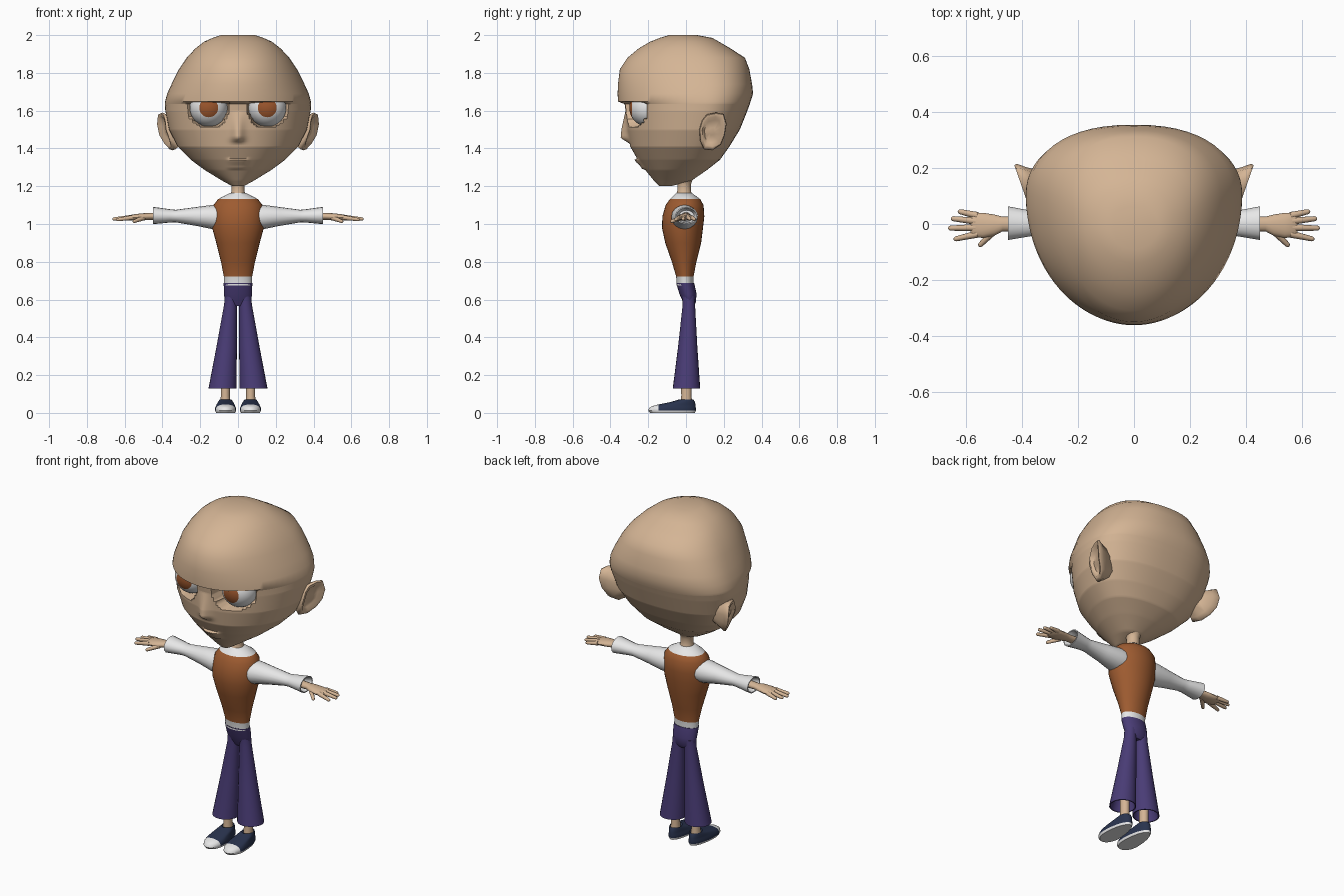
import bpy, bmesh, math
from mathutils import Vector

if "Cube" in bpy.data.objects:
    bpy.data.objects.remove(bpy.data.objects["Cube"])


def material(name, rgb):
    m = bpy.data.materials.new(name)
    m.diffuse_color = (*rgb, 1)
    m.use_nodes = True
    m.node_tree.nodes["Principled BSDF"].inputs["Base Color"].default_value = m.diffuse_color
    return m


SKIN = material("skin", (0.66, 0.46, 0.30))
WHITE = material("white", (0.82, 0.82, 0.82))
ORANGE = material("rust orange", (0.34, 0.105, 0.03))
PURPLE = material("purple", (0.067, 0.045, 0.18))
NAVY = material("navy", (0.022, 0.033, 0.075))
IRIS = material("iris brown", (0.32, 0.09, 0.025))


def finish(name, bm, mats, rule=None, mirror=False, angle=40):
    """Turn a bmesh into a smooth object, coloured by a rule on face centres."""
    bmesh.ops.recalc_face_normals(bm, faces=bm.faces)
    if rule:
        for f in bm.faces:
            f.material_index = rule(f.calc_center_median())
    me = bpy.data.meshes.new(name)
    bm.to_mesh(me)
    bm.free()
    for m in mats:
        me.materials.append(m)
    ob = bpy.data.objects.new(name, me)
    bpy.context.collection.objects.link(ob)
    bpy.ops.object.select_all(action='DESELECT')
    ob.select_set(True)
    bpy.context.view_layer.objects.active = ob
    bpy.ops.object.shade_smooth_by_angle(angle=math.radians(angle))
    if mirror:
        ob.modifiers.new("mirror", 'MIRROR').use_axis = (True, False, False)
    return ob


def loft(bm, rings):
    """Skin a list of equal-length point rings and cap both ends."""
    vs = [[bm.verts.new(p) for p in r] for r in rings]
    n = len(vs[0])
    for a, b in zip(vs, vs[1:]):
        for i in range(n):
            j = (i + 1) % n
            bm.faces.new((a[i], a[j], b[j], b[i]))
    bm.faces.new(vs[0])
    bm.faces.new(vs[-1])


def ring_z(z, yf, yb, hw, yc=None, xc=0, n=24, front=0.0, back_p=2.0):
    """Level egg-shaped ring; 'front' crowds the points towards the face."""
    yc = (yf + yb) / 2 if yc is None else yc
    pts = []
    for i in range(n):
        t = -math.pi + 2 * math.pi * i / n
        t -= front * math.sin(t)
        s, c = math.sin(t), math.cos(t)
        p = 2.0 if c > 0 else back_p
        x = math.copysign(abs(s) ** (2 / p), s) * hw
        y = yc - (yc - yf) * c if c > 0 else yc + (yb - yc) * abs(c) ** (2 / p)
        pts.append(Vector((xc + x, y, z)))
    return pts


def ring_x(x, yc, zc, ry, rz, n=16):
    return [Vector((x, yc + ry * math.cos(2 * math.pi * i / n),
                    zc + rz * math.sin(2 * math.pi * i / n))) for i in range(n)]


def limb(bm, p0, p1, r0, r1, n=10):
    """Tapered rod with a rounded tip."""
    p0, p1 = Vector(p0), Vector(p1)
    d = (p1 - p0).normalized()
    u = d.cross(Vector((0, 0, 1))).normalized()
    v = d.cross(u)
    L = (p1 - p0).length
    steps = [(0, r0), (L - r1, r1), (L - 0.35 * r1, 0.75 * r1), (L, 0.25 * r1)]
    loft(bm, [[p0 + d * s + (u * math.cos(2 * math.pi * i / n) + v * math.sin(2 * math.pi * i / n)) * r
               for i in range(n)] for s, r in steps])


def lerp_rows(rows, z):
    for a, b in zip(rows, rows[1:]):
        if a[0] <= z <= b[0]:
            t = (z - a[0]) / (b[0] - a[0])
            return [p + (q - p) * t for p, q in zip(a, b)]
    return rows[-1]


# Head: z, front y, back y, half width, y of widest point
EYE = Vector((0.155, -0.2, 1.615))
HEAD = [(1.20, -.14, -.08, .03, -.11), (1.23, -.17, .03, .085, -.06), (1.285, -.215, .11, .175, -.03),
        (1.34, -.255, .18, .25, .02), (1.41, -.295, .23, .32, .04), (1.50, -.313, .285, .365, .07),
        (1.60, -.32, .325, .385, .09), (1.635, -.325, .338, .387, .1), (1.648, -.36, .342, .386, .1),
        (1.69, -.362, .355, .375, .1), (1.74, -.36, .35, .352, .1), (1.82, -.35, .335, .312, .08),
        (1.88, -.31, .312, .272, .06), (1.93, -.25, .235, .225, .03), (1.965, -.19, .175, .18, .01),
        (1.985, -.14, .14, .135, 0), (2.0, -.09, .06, .09, -.01)]
levels = sorted({r[0] for r in HEAD} | {round(1.205 + 0.011 * i, 3) for i in range(40)})
head_rings = []
for z in levels:
    _, yf, yb, hw, yc = lerp_rows(HEAD, z)
    ring = ring_z(z, yf, yb, hw, yc, n=84, front=0.6, back_p=2.3)
    for p in ring:
        if p.y > 0:
            continue
        # nose, lips and eye sockets
        rise = max(0, (1.6 - z) / 0.145 if z > 1.455 else 1 - (1.455 - z) / 0.03)
        p.y -= 0.042 * rise * math.exp(-(p.x / 0.032) ** 2)
        if 1.285 < z < 1.345:
            lip = 0.012 if z < 1.32 else 0.018
            p.y -= lip * math.exp(-(p.x / 0.05) ** 4) * (0 if 1.315 < z < 1.325 else 1)
        if z < 1.64 and math.hypot(abs(p.x) - EYE.x, z - EYE.z) < 0.102:
            p.y = max(p.y, -0.185)
    head_rings.append(ring)
bm = bmesh.new()
loft(bm, head_rings)
finish("head", bm, [SKIN], angle=50)

# Eyes: spheres with a coloured cap facing forward
bm = bmesh.new()
bmesh.ops.create_uvsphere(bm, u_segments=32, v_segments=24, radius=0.1)
for v in bm.verts:
    v.co = Vector((v.co.x, -v.co.z, v.co.y)) + EYE
finish("eye", bm, [WHITE, IRIS], lambda c: int((EYE.y - c.y) > 0.0866), mirror=True)

# Ears: outline in side view, pulled out of the head with a hollow middle
EAR = [(.085, 1.55), (.11, 1.58), (.16, 1.59), (.20, 1.583), (.215, 1.53), (.205, 1.47),
       (.185, 1.42), (.14, 1.39), (.095, 1.395), (.075, 1.44), (.07, 1.5)]


def ear_ring(scale, dx):
    pts = []
    for y, z in EAR:
        y, z = .14 + (y - .14) * scale, 1.49 + (z - 1.49) * scale
        pts.append(Vector((.375 + .35 * (y - .07) - .45 * max(0, 1.49 - z) + dx, y, z)))
    return pts


bm = bmesh.new()
loft(bm, [ear_ring(.6, -.1), ear_ring(.85, -.035), ear_ring(1, -.008), ear_ring(.95, .004),
          ear_ring(.78, .002), ear_ring(.6, -.018), ear_ring(.2, -.02)])
finish("ear", bm, [SKIN], mirror=True, angle=60)

# Neck
bm = bmesh.new()
loft(bm, [ring_z(z, -.01 - r, -.01 + r, r * .95) for z, r in
          [(1.12, .06), (1.15, .045), (1.175, .036), (1.21, .036), (1.235, .045), (1.26, .08)]])
finish("neck", bm, [SKIN])

# Torso: rust top with white hem and collar
bm = bmesh.new()
loft(bm, [ring_z(*r, n=32) for r in
          [(.675, -.05, .04, .073), (.722, -.052, .04, .075), (.80, -.075, .055, .09), (.9, -.11, .08, .115),
           (.98, -.127, .09, .137), (1.04, -.125, .097, .137), (1.10, -.108, .093, .13),
           (1.132, -.085, .075, .105), (1.15, -.065, .05, .07), (1.165, -.05, .03, .042)]])
finish("torso", bm, [ORANGE, WHITE], lambda c: int(c.z < .72 or c.z > 1.132))

# Sleeves with open cuffs
bm = bmesh.new()
loft(bm, [ring_x(*r) for r in
          [(.09, -.008, 1.035, .07, .062), (.135, -.008, 1.037, .07, .064), (.22, -.004, 1.04, .055, .05),
           (.33, 0, 1.042, .042, .033), (.36, .002, 1.043, .044, .035), (.45, .003, 1.045, .06, .046),
           (.45, .003, 1.045, .054, .04), (.41, .003, 1.043, .04, .03)]])
finish("sleeve", bm, [WHITE], mirror=True)

# Hands: wrist and palm, four fingers and a thumb
bm = bmesh.new()
loft(bm, [ring_x(*r) for r in
          [(.39, 0, 1.042, .026, .02), (.47, 0, 1.04, .026, .018), (.50, -.004, 1.038, .038, .019),
           (.54, -.005, 1.035, .045, .018), (.575, -.003, 1.033, .043, .014), (.585, -.003, 1.032, .036, .008)]])
for base, tip in [((.56, .03, 1.034), (.63, .046, 1.024)), ((.565, .01, 1.036), (.655, .02, 1.026)),
                  ((.565, -.013, 1.036), (.665, -.015, 1.026)), ((.56, -.036, 1.034), (.645, -.055, 1.022)),
                  ((.50, -.025, 1.032), (.555, -.08, 1.012))]:
    limb(bm, base, tip, .013, .009)
finish("hand", bm, [SKIN], mirror=True)

# Trousers: hips and flared legs with hollow hems
bm = bmesh.new()
loft(bm, [ring_z(*r) for r in
          [(.565, -.005, .04, .05), (.585, -.015, .052, .07), (.63, -.035, .056, .074), (.688, -.052, .043, .076)]])
finish("trouser_hips", bm, [PURPLE])
bm = bmesh.new()
loft(bm, [ring_z(z, yf, yb, rx, xc=xc) for z, yf, yb, xc, rx in
          [(.62, -.02, .048, .037, .032), (.57, -.018, .048, .04, .034), (.35, -.042, .06, .06, .054),
           (.13, -.07, .075, .082, .074), (.13, -.064, .069, .082, .068), (.22, -.045, .05, .074, .05)]])
finish("trouser_leg", bm, [PURPLE], mirror=True)

# Ankles
bm = bmesh.new()
loft(bm, [ring_z(z, -r, r + .004, r * .95, xc=.067, n=16) for z, r in [(.04, .03), (.09, .025), (.24, .027)]])
finish("ankle", bm, [SKIN], mirror=True)

# Shoes: navy uppers, white toe cap and sole
bm = bmesh.new()
loft(bm, [ring_z(*r, xc=.066, n=32) for r in
          [(0, -.19, .047, .05, -.11), (.012, -.2, .052, .056, -.11), (.026, -.195, .052, .055, -.11),
           (.036, -.18, .051, .051, -.1), (.045, -.145, .05, .047, -.08), (.058, -.08, .047, .04, -.03),
           (.07, -.04, .04, .032, 0), (.064, -.03, .032, .026, 0)]])
bmesh.ops.bisect_plane(bm, geom=bm.verts[:] + bm.edges[:] + bm.faces[:],
                       plane_co=(0, -.145, 0), plane_no=(0, 1, 0))
finish("shoe", bm, [NAVY, WHITE], lambda c: int(c.z < .012 or c.y < -.145), mirror=True)
